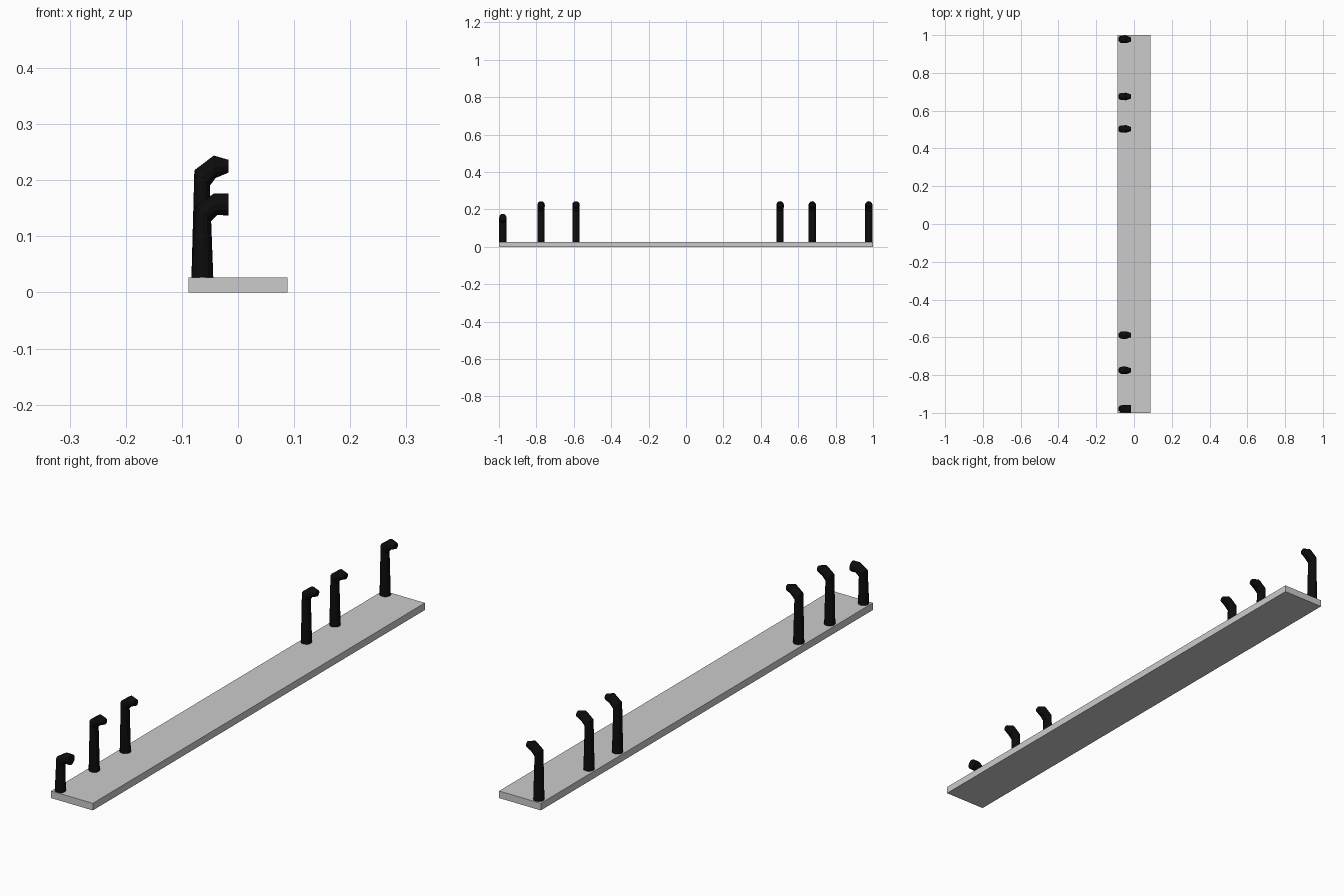
import bpy, bmesh
from math import sin, cos, pi, radians

if "Cube" in bpy.data.objects:
    bpy.data.objects.remove(bpy.data.objects["Cube"])

SIDES = 12
R = 0.0195

black = bpy.data.materials.new("black")
black.diffuse_color = (0.004, 0.004, 0.004, 1)
black.use_nodes = True
black.node_tree.nodes["Principled BSDF"].inputs["Base Color"].default_value = black.diffuse_color


def make_object(name, bm, material=None):
    bmesh.ops.recalc_face_normals(bm, faces=bm.faces)
    mesh = bpy.data.meshes.new(name)
    bm.to_mesh(mesh)
    bm.free()
    if material:
        mesh.materials.append(material)
    obj = bpy.data.objects.new(name, mesh)
    bpy.context.collection.objects.link(obj)
    return obj


def hook(name, y, rings):
    # each ring: centre x, centre z, tilt (0 = level, 90 = facing +x), radius
    bm = bmesh.new()
    loops = []
    for x, z, tilt, r in rings:
        t = radians(tilt)
        loops.append([bm.verts.new((x + r * cos(a) * cos(t),
                                    y + r * sin(a),
                                    z - r * cos(a) * sin(t)))
                      for a in (2 * pi * i / SIDES for i in range(SIDES))])
    for low, high in zip(loops, loops[1:]):
        for i in range(SIDES):
            j = (i + 1) % SIDES
            bm.faces.new((low[i], low[j], high[j], high[i]))
    bm.faces.new(loops[0])
    bm.faces.new(loops[-1])
    make_object(name, bm, black)


# Base plank
bm = bmesh.new()
bmesh.ops.create_cube(bm, size=1)
for v in bm.verts:
    v.co = (v.co.x * 0.176, v.co.y * 2, (v.co.z + 0.5) * 0.027)
make_object("plank", bm)

# Bent pipe hooks along the left edge, the first one shorter
tall = [(-0.0635, 0.026, 0, R), (-0.064, 0.204, 45, R),
        (-0.0415, 0.224, 85, 0.020), (-0.017, 0.225, 90, 0.0115)]
short = [(-0.0635, 0.026, 0, R), (-0.062, 0.141, 45, R),
         (-0.040, 0.157, 82, R), (-0.017, 0.157, 90, R)]

hook("short_hook", -0.979, short)
for n, y in enumerate((-0.775, -0.588, 0.503, 0.675, 0.977), 1):
    hook(f"tall_hook_{n}", y, tall)
